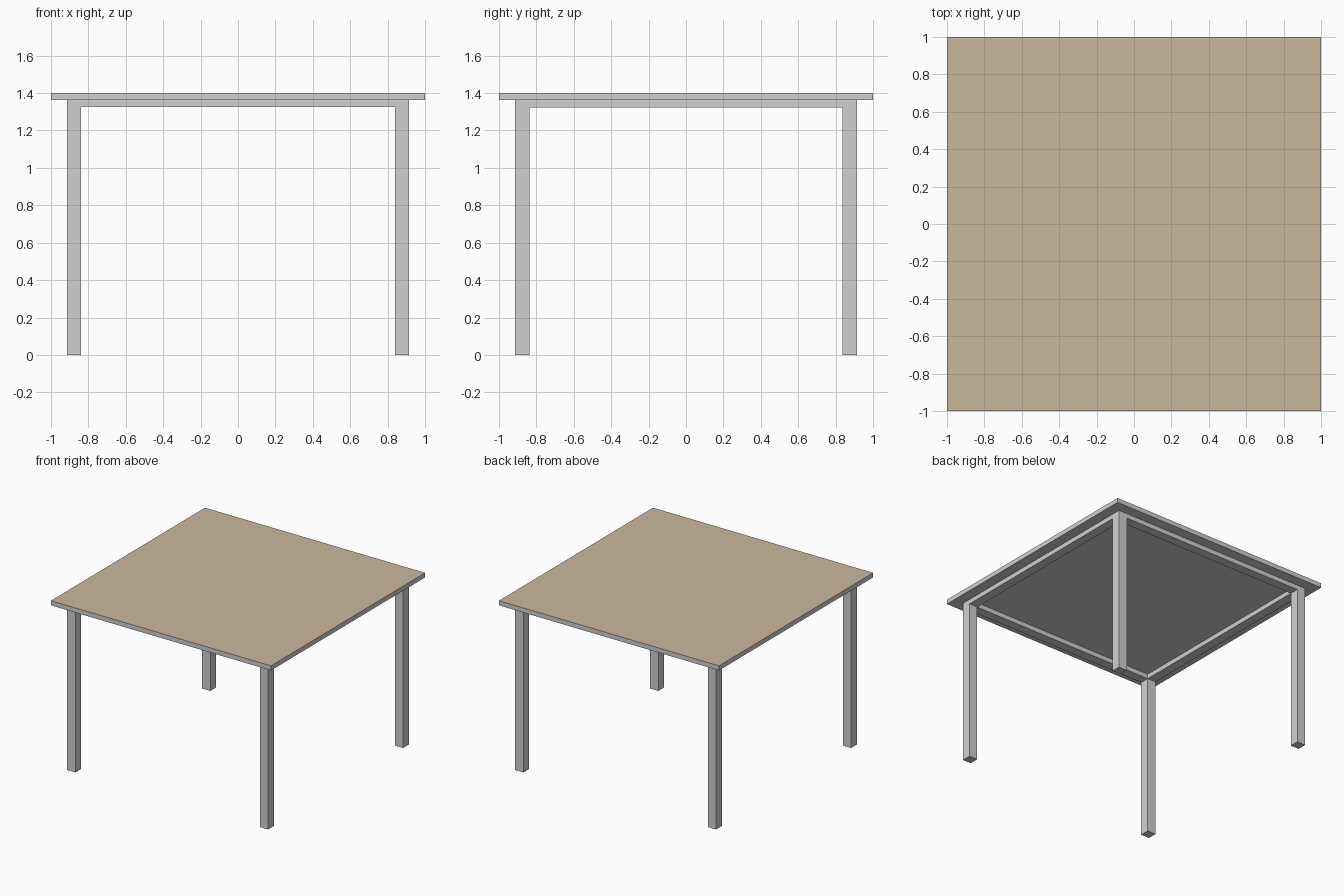
import bpy
import bmesh

if "Cube" in bpy.data.objects:
    bpy.data.objects.remove(bpy.data.objects["Cube"])

TOP, UNDER, FRAME_LOW = 1.40, 1.362, 1.324   # key heights
OUT, INN = 0.914, 0.838                      # outer / inner frame faces


def material(name, color):
    m = bpy.data.materials.new(name)
    m.diffuse_color = (*color, 1.0)
    m.use_nodes = True
    m.node_tree.nodes["Principled BSDF"].inputs["Base Color"].default_value = m.diffuse_color
    return m


grey = material("grey_metal", (0.63, 0.63, 0.63))
tan = material("tan_wood", (0.60, 0.475, 0.335))


def box(name, lo, hi, mats):
    bm = bmesh.new()
    bmesh.ops.create_cube(bm, size=1)
    for v in bm.verts:
        v.co = [lo[i] + (v.co[i] + 0.5) * (hi[i] - lo[i]) for i in range(3)]
    # an optional second material goes on the upward face
    if len(mats) > 1:
        bm.normal_update()
        for f in bm.faces:
            f.material_index = 1 if f.normal.z > 0.5 else 0
    me = bpy.data.meshes.new(name)
    bm.to_mesh(me)
    bm.free()
    for m in mats:
        me.materials.append(m)
    ob = bpy.data.objects.new(name, me)
    bpy.context.collection.objects.link(ob)
    return ob


# Slab: grey edges and underside, tan top face
box("table_top", (-1, -1, UNDER), (1, 1, TOP), [grey, tan])

# Four square legs
for sx, side in ((-1, "left"), (1, "right")):
    for sy, end in ((-1, "front"), (1, "back")):
        xs, ys = sorted((sx * INN, sx * OUT)), sorted((sy * INN, sy * OUT))
        box(f"{end}_{side}_leg", (xs[0], ys[0], 0), (xs[1], ys[1], UNDER), [grey])

# Rails joining the legs under the slab
for s, end, side in ((-1, "front", "left"), (1, "back", "right")):
    a, b = sorted((s * INN, s * OUT))
    box(f"{end}_rail", (-INN, a, FRAME_LOW), (INN, b, UNDER), [grey])
    box(f"{side}_rail", (a, -INN, FRAME_LOW), (b, INN, UNDER), [grey])
